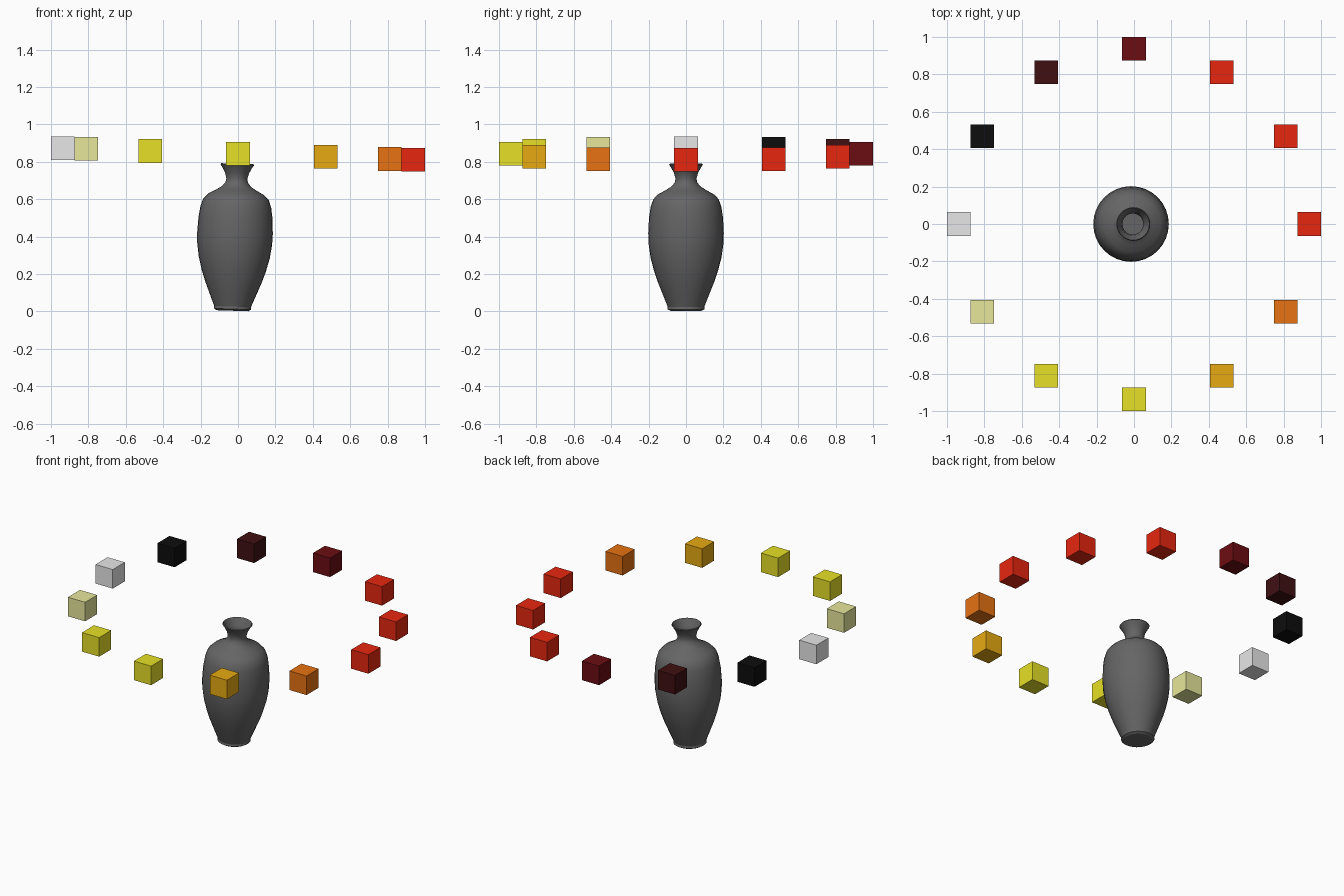
import bpy, bmesh, math
from mathutils import Matrix

if "Cube" in bpy.data.objects:
    bpy.data.objects.remove(bpy.data.objects["Cube"])

TILT = 0.0335  # the whole arrangement leans slightly towards +x


def material(name, rgb):
    mat = bpy.data.materials.new(name)
    mat.use_nodes = True
    mat.diffuse_color = (*rgb, 1)
    mat.node_tree.nodes["Principled BSDF"].inputs["Base Color"].default_value = (*rgb, 1)
    return mat


def add_object(name, bm, mat):
    mesh = bpy.data.meshes.new(name)
    bm.to_mesh(mesh)
    bm.free()
    mesh.materials.append(mat)
    obj = bpy.data.objects.new(name, mesh)
    bpy.context.collection.objects.link(obj)
    return obj


# Vase: a profile of radius and height, spun about its leaning axis
profile = [(0, 0.004), (0.085, 0.004), (0.1, 0.013), (0.098, 0.026), (0.128, 0.1),
           (0.152, 0.16), (0.172, 0.22), (0.19, 0.29), (0.2, 0.36), (0.202, 0.42),
           (0.198, 0.5), (0.189, 0.56), (0.175, 0.6), (0.15, 0.626), (0.11, 0.648),
           (0.078, 0.668), (0.06, 0.69), (0.056, 0.71), (0.064, 0.74), (0.08, 0.77),
           (0.09, 0.785), (0.086, 0.79), (0.064, 0.745)]
bm = bmesh.new()
verts = [bm.verts.new((r, 0, z)) for r, z in profile]
edges = [bm.edges.new(pair) for pair in zip(verts, verts[1:])]
bmesh.ops.spin(bm, geom=verts + edges, cent=(0, 0, 0), axis=(0, 0, 1),
               angle=math.tau, steps=32)
bmesh.ops.remove_doubles(bm, verts=bm.verts, dist=0.0005)
bmesh.ops.recalc_face_normals(bm, faces=bm.faces)
bm.transform(Matrix.Translation((-0.03, 0, 0)) @ Matrix.Rotation(TILT, 4, "Y"))
vase = add_object("vase", bm, material("dark grey", (0.13, 0.13, 0.13)))
bpy.context.view_layer.objects.active = vase
vase.select_set(True)
bpy.ops.object.shade_smooth_by_angle(angle=math.radians(30))

# Ring of floating cubes, counter-clockwise from +x
red = material("red", (0.8, 0.02, 0.005))
yellow = material("yellow", (0.8, 0.75, 0.02))
colours = [red, red, red,
           material("dark red", (0.15, 0.004, 0.006)),
           material("maroon", (0.05, 0.005, 0.006)),
           material("black", (0.004, 0.004, 0.004)),
           material("light grey", (0.8, 0.8, 0.8)),
           material("pale yellow", (0.8, 0.8, 0.33)),
           yellow, yellow,
           material("amber", (0.8, 0.4, 0.006)),
           material("orange", (0.8, 0.17, 0.006))]
for i, mat in enumerate(colours):
    angle = i * math.tau / len(colours)
    x, y = 0.937 * math.cos(angle), 0.937 * math.sin(angle)
    bm = bmesh.new()
    bmesh.ops.create_cube(bm, size=0.126)
    bm.transform(Matrix.Translation((x, y, 0.842 - TILT * x)))
    add_object(f"floating_cube_{i + 1}", bm, mat)
